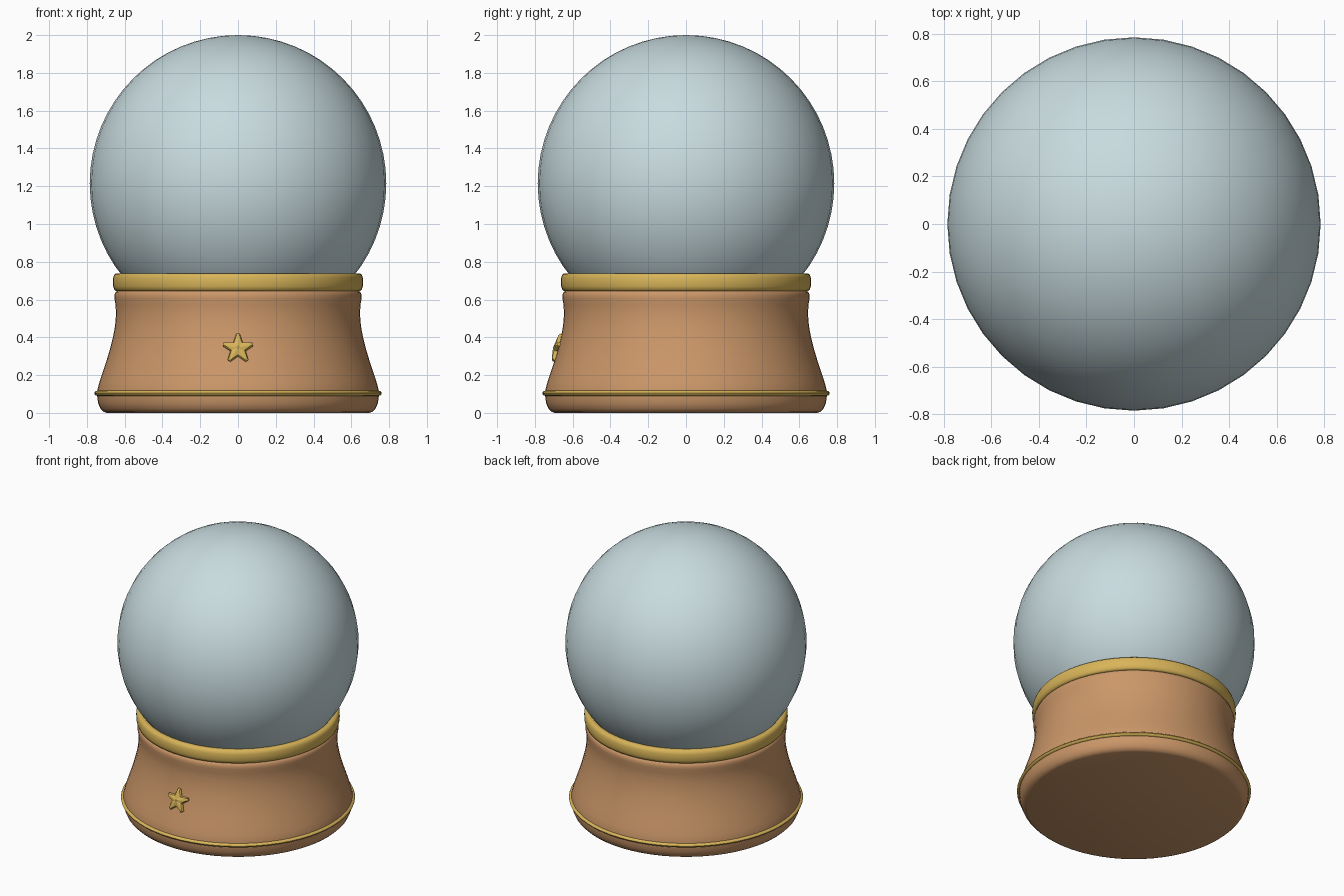
import bpy, bmesh, math
from mathutils import Matrix

if "Cube" in bpy.data.objects:
    bpy.data.objects.remove(bpy.data.objects["Cube"])


def material(name, rgb):
    m = bpy.data.materials.new(name)
    m.diffuse_color = (*rgb, 1)
    m.use_nodes = True
    m.node_tree.nodes["Principled BSDF"].inputs["Base Color"].default_value = m.diffuse_color
    return m


GLASS = material("pale_blue_glass", (0.58, 0.71, 0.74))
WOOD = material("warm_wood", (0.60, 0.31, 0.14))
GOLD = material("gold", (0.69, 0.46, 0.10))


def finish(bm, name, mat, angle=40):
    bmesh.ops.recalc_face_normals(bm, faces=bm.faces)
    me = bpy.data.meshes.new(name)
    bm.to_mesh(me)
    bm.free()
    me.materials.append(mat)
    ob = bpy.data.objects.new(name, me)
    bpy.context.collection.objects.link(ob)
    bpy.ops.object.select_all(action='DESELECT')
    ob.select_set(True)
    bpy.context.view_layer.objects.active = ob
    bpy.ops.object.shade_smooth_by_angle(angle=math.radians(angle))
    return ob


def lathe(name, profile, mat, closed=False, n=64):
    """Revolve (radius, z) points about z; open profiles get end caps."""
    bm = bmesh.new()
    rings = [[bm.verts.new((r * math.cos(2 * math.pi * i / n),
                            r * math.sin(2 * math.pi * i / n), z))
              for i in range(n)] for r, z in profile]
    pairs = list(zip(rings, rings[1:]))
    if closed:
        pairs.append((rings[-1], rings[0]))
    else:
        bm.faces.new(rings[0])
        bm.faces.new(rings[-1])
    for a, b in pairs:
        for i in range(n):
            j = (i + 1) % n
            bm.faces.new((a[i], a[j], b[j], b[i]))
    return finish(bm, name, mat)


# glass globe
bm = bmesh.new()
bmesh.ops.create_uvsphere(bm, u_segments=40, v_segments=32, radius=0.785,
                          matrix=Matrix.Translation((0, 0, 1.215)))
finish(bm, "globe", GLASS)

# flared wooden base
lathe("base", [(0.695, 0), (0.712, 0.006), (0.728, 0.022), (0.74, 0.05),
               (0.746, 0.09), (0.745, 0.12), (0.733, 0.165), (0.715, 0.22),
               (0.695, 0.28), (0.677, 0.34), (0.662, 0.40), (0.651, 0.46),
               (0.646, 0.52), (0.648, 0.57), (0.654, 0.605), (0.654, 0.625),
               (0.648, 0.64), (0.635, 0.648)], WOOD)

# gold collar under the globe
lathe("collar", [(0.58, 0.645), (0.645, 0.645), (0.655, 0.652), (0.661, 0.67),
                 (0.662, 0.692), (0.661, 0.715), (0.655, 0.732),
                 (0.645, 0.739), (0.62, 0.739), (0.58, 0.72)], GOLD, closed=True)

# thin gold trim near the foot
lathe("trim_band", [(0.735, 0.09), (0.75, 0.091), (0.758, 0.097), (0.761, 0.104),
                    (0.758, 0.111), (0.75, 0.117), (0.735, 0.118)], GOLD, closed=True)

# faceted star, leaning with the base wall
bm = bmesh.new()
outlines = []
for depth, scale in ((-0.02, 1.0), (0.012, 1.0), (0.02, 0.86)):
    loop = []
    for k in range(5):
        a = math.pi / 2 + k * math.tau / 5
        # blunt tip (two points), then inner corner
        for da, r in ((-0.11, 0.082), (0.11, 0.082), (math.pi / 5, 0.042)):
            loop.append(bm.verts.new((r * scale * math.cos(a + da),
                                      r * scale * math.sin(a + da), depth)))
    outlines.append(loop)
m = len(outlines[0])
for a, b in zip(outlines, outlines[1:]):
    for i in range(m):
        j = (i + 1) % m
        bm.faces.new((a[i], a[j], b[j], b[i]))
peak = bm.verts.new((0, 0, 0.03))
for i in range(m):
    bm.faces.new((outlines[-1][i], outlines[-1][(i + 1) % m], peak))
bm.faces.new(outlines[0])
lean = math.atan(0.28)
bm.transform(Matrix.Translation((0, -0.675, 0.338))
             @ Matrix.Rotation(math.pi / 2 - lean, 4, 'X'))
finish(bm, "star", GOLD, 15)
